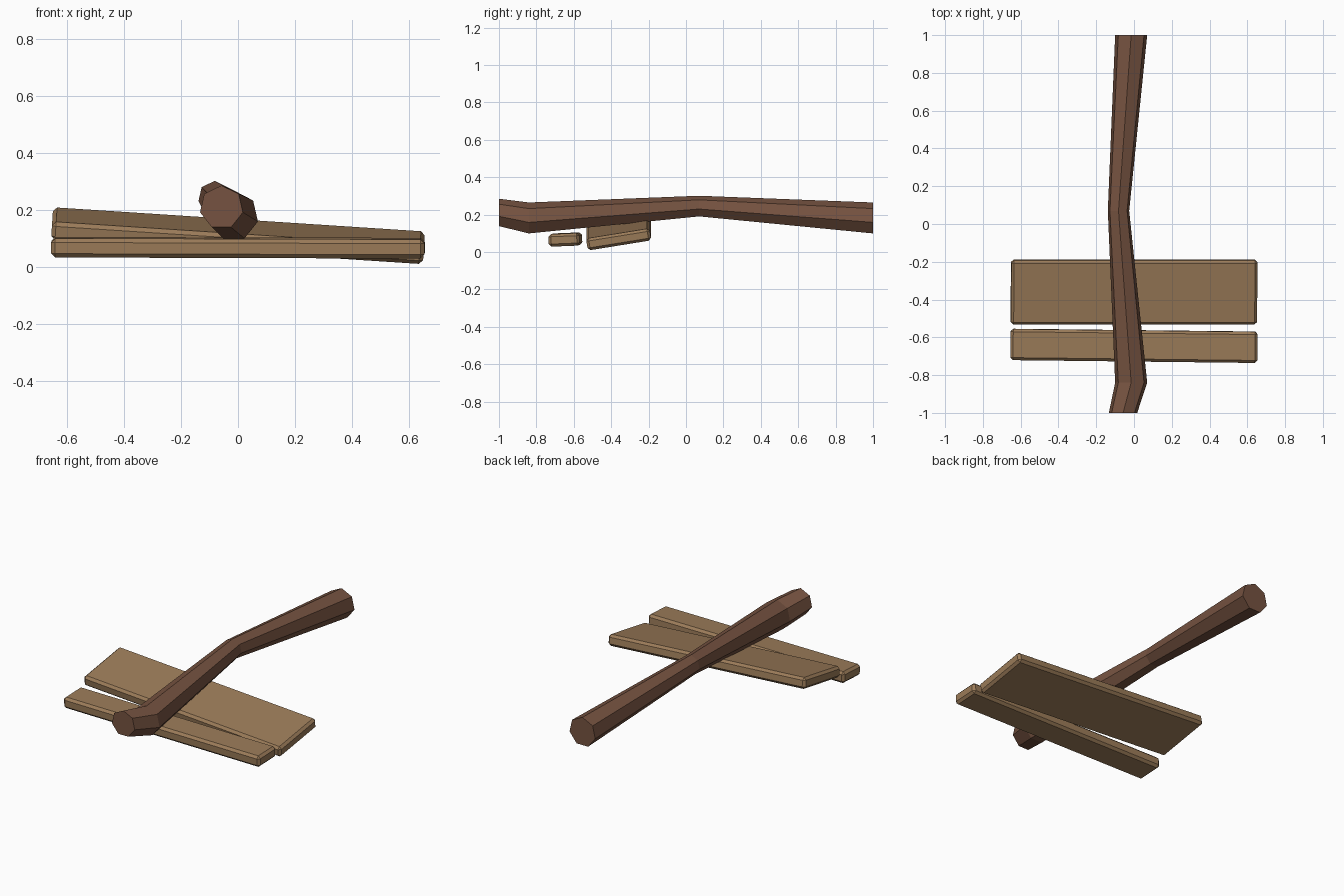
import bpy, bmesh, math
from mathutils import Matrix, Euler

if "Cube" in bpy.data.objects:
    bpy.data.objects.remove(bpy.data.objects["Cube"])


def material(name, rgb):
    m = bpy.data.materials.new(name)
    m.diffuse_color = (*rgb, 1)
    m.use_nodes = True
    m.node_tree.nodes["Principled BSDF"].inputs["Base Color"].default_value = m.diffuse_color
    return m


plank_wood = material("light plank wood", (0.33, 0.20, 0.10))
log_wood = material("dark branch wood", (0.18, 0.086, 0.052))


def finish(bm, name, mat):
    bmesh.ops.recalc_face_normals(bm, faces=bm.faces)
    me = bpy.data.meshes.new(name)
    bm.to_mesh(me)
    bm.free()
    me.materials.append(mat)
    ob = bpy.data.objects.new(name, me)
    bpy.context.collection.objects.link(ob)
    return ob


def plank(name, size, loc, rot):
    """Chamfered board, tilted in place."""
    bm = bmesh.new()
    bmesh.ops.create_cube(bm, size=1, matrix=Matrix.Diagonal((*size, 1)))
    bmesh.ops.bevel(bm, geom=bm.edges[:], offset=0.014, segments=1, affect='EDGES')
    ob = finish(bm, name, plank_wood)
    ob.location = loc
    ob.rotation_euler = Euler(rot)


# Two loose boards
plank("wide_plank", (1.306, 0.344, 0.065), (0, -0.36, 0.109), (0.16, 0.065, 0))
plank("narrow_plank", (1.308, 0.165, 0.067), (0, -0.645, 0.067), (0.04, 0.003, -0.0115))

# Crooked seven-sided branch: (x, y, z, radius) of each ring
rings = [(-0.058, -1, 0.208, 0.077), (-0.015, -0.84, 0.178, 0.087),
         (-0.082, 0.07, 0.243, 0.058), (-0.015, 1, 0.178, 0.087)]
SIDES = 7
bm = bmesh.new()
loops = []
for x, y, z, r in rings:
    angles = [math.pi / 2 + math.tau * k / SIDES for k in range(SIDES)]
    loops.append([bm.verts.new((x + r * math.cos(a), y, z + r * math.sin(a))) for a in angles])
for a, b in zip(loops, loops[1:]):
    for k in range(SIDES):
        j = (k + 1) % SIDES
        bm.faces.new((a[k], a[j], b[j], b[k]))
bm.faces.new(loops[0])
bm.faces.new(loops[-1])
finish(bm, "crooked_branch", log_wood)
